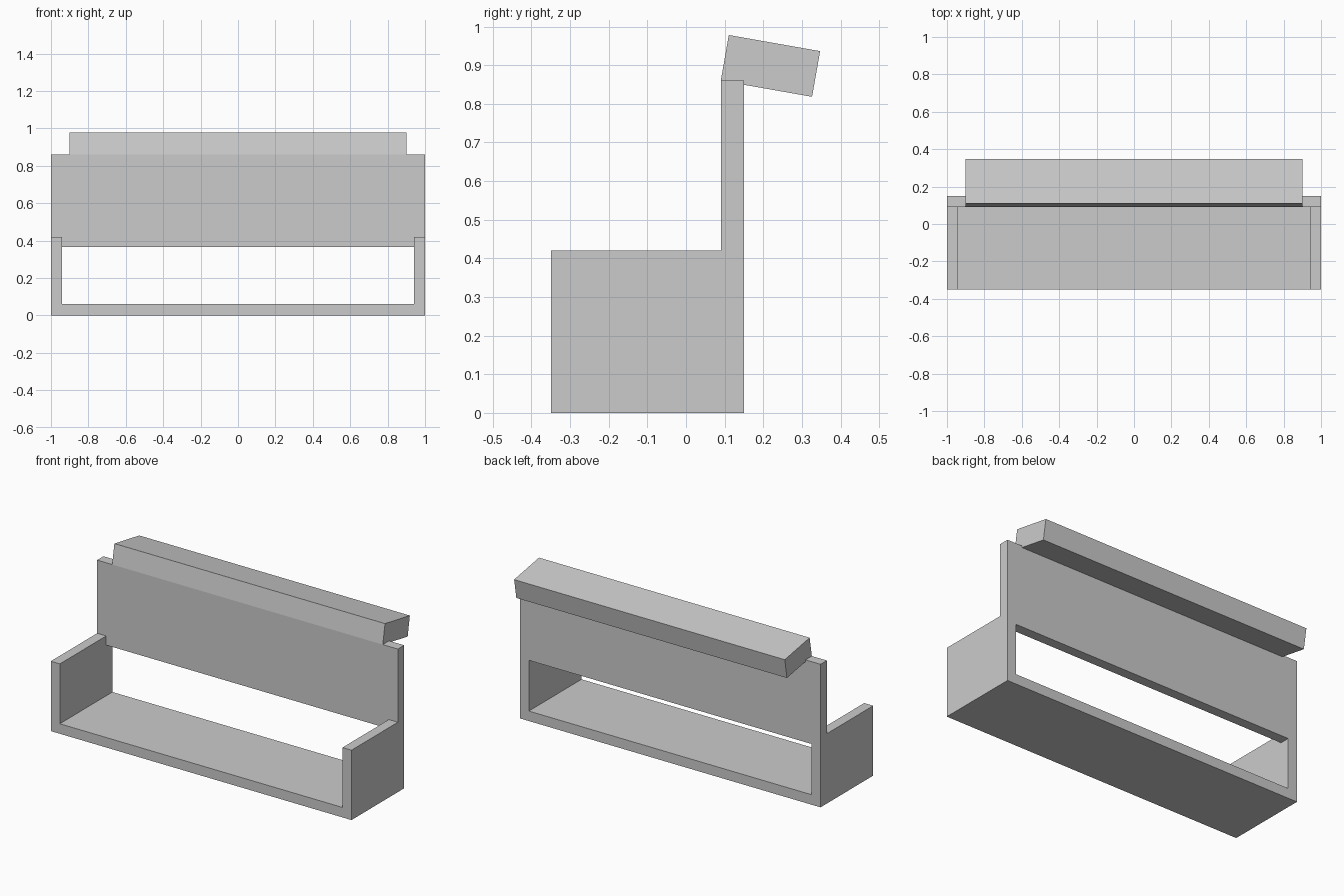
import bpy
import bmesh
from math import radians, sin, cos

if "Cube" in bpy.data.objects:
    bpy.data.objects.remove(bpy.data.objects["Cube"], do_unlink=True)

# Single plain grey finish
grey = bpy.data.materials.new("plain_grey")
grey.use_nodes = True
colour = (0.6, 0.6, 0.6, 1)
grey.diffuse_color = colour
grey.node_tree.nodes["Principled BSDF"].inputs["Base Color"].default_value = colour


def extrude_profile(name, profile, x0, x1):
    """Extrude a (y, z) side profile along x."""
    bm = bmesh.new()
    face = bm.faces.new([bm.verts.new((x0, y, z)) for y, z in profile])
    new = bmesh.ops.extrude_face_region(bm, geom=[face])["geom"]
    verts = [v for v in new if isinstance(v, bmesh.types.BMVert)]
    bmesh.ops.translate(bm, verts=verts, vec=(x1 - x0, 0, 0))
    bmesh.ops.recalc_face_normals(bm, faces=bm.faces)
    mesh = bpy.data.meshes.new(name)
    bm.to_mesh(mesh)
    bm.free()
    mesh.materials.append(grey)
    obj = bpy.data.objects.new(name, mesh)
    bpy.context.collection.objects.link(obj)
    return obj


def rect(y0, y1, z0, z1):
    return [(y0, z0), (y1, z0), (y1, z1), (y0, z1)]


front, back = -0.35, 0.15
back_front = 0.09
arm_top, top = 0.42, 0.86
inner, outer = 0.94, 1.0

# L-shaped end panels: arm and back upright in one piece
end_profile = [(front, 0), (back, 0), (back, top), (back_front, top),
               (back_front, arm_top), (front, arm_top)]
for side, sign in (("left", 1), ("right", -1)):
    extrude_profile(side + "_end_panel", end_profile, sign * inner, sign * outer)

# Base board and back panel between the ends
extrude_profile("base_board", rect(front, back, 0, 0.06), -inner, inner)
extrude_profile("back_panel", rect(back_front, back, 0.365, top), -inner, inner)

# Tilted top box, hinged on the upper front edge of the back
tilt = radians(-10)
top_profile = [(back_front + u * cos(tilt) - v * sin(tilt),
                top + u * sin(tilt) + v * cos(tilt))
               for u, v in rect(0, 0.24, 0, 0.12)]
extrude_profile("top_box", top_profile, -0.9, 0.9)
